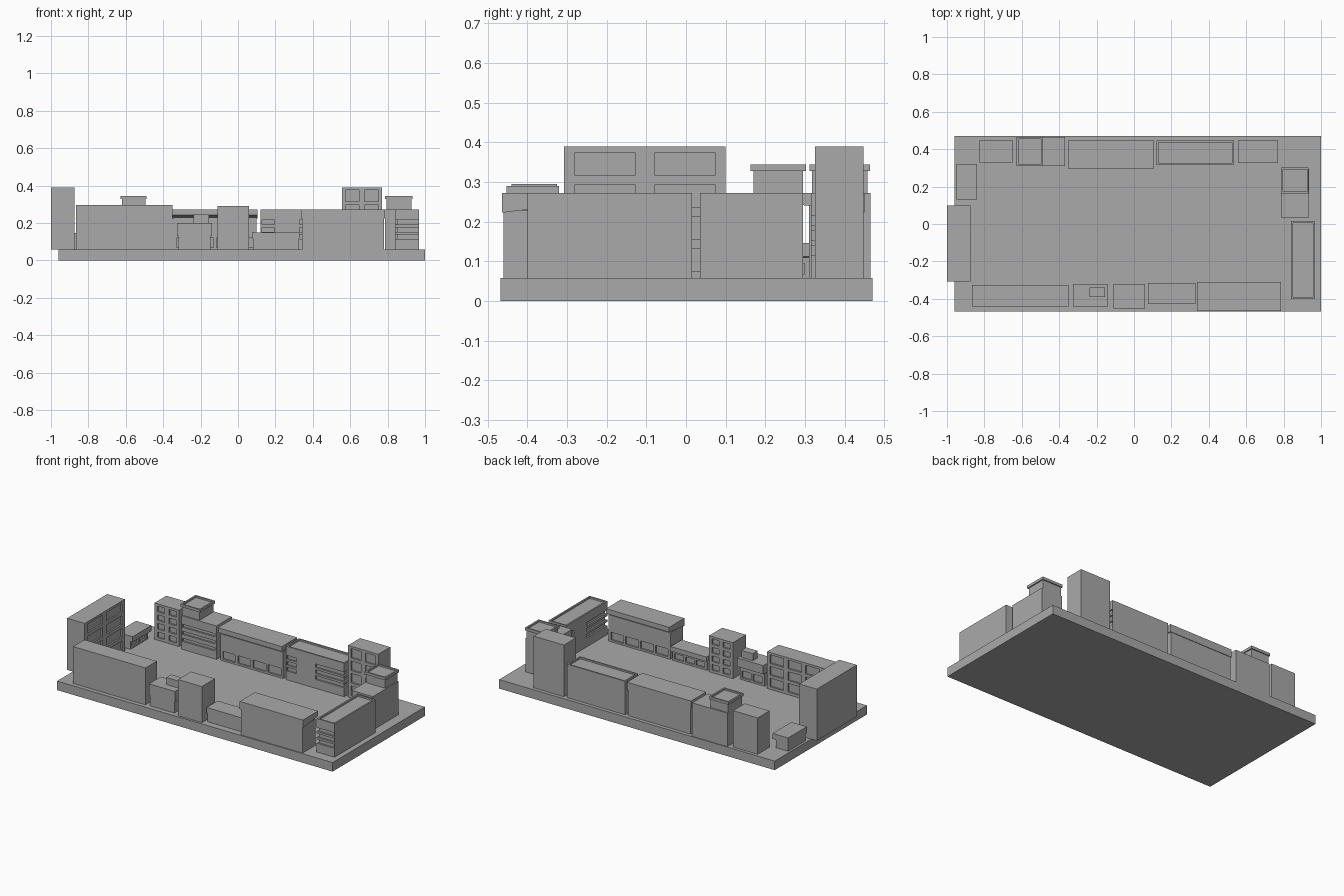
import bpy
import bmesh
from math import radians
from mathutils import Matrix, Vector

cube = bpy.data.objects.get("Cube")
if cube:
    bpy.data.objects.remove(cube, do_unlink=True)

GROUND = 0.058
RECESS = 0.01

grey = bpy.data.materials.new("plain_grey")
grey.use_nodes = True
grey.diffuse_color = (0.4, 0.4, 0.4, 1)
grey.node_tree.nodes["Principled BSDF"].inputs["Base Color"].default_value = (0.4, 0.4, 0.4, 1)


def add_box(bm, lo, hi):
    size = [b - a for a, b in zip(lo, hi)]
    mid = [(a + b) / 2 for a, b in zip(lo, hi)]
    bmesh.ops.create_cube(bm, size=1, matrix=Matrix.Translation(mid) @ Matrix.Diagonal((*size, 1)))


def make_object(name, bm, place=Matrix()):
    mesh = bpy.data.meshes.new(name)
    bmesh.ops.recalc_face_normals(bm, faces=bm.faces)
    bm.to_mesh(mesh)
    bm.free()
    obj = bpy.data.objects.new(name, mesh)
    obj.matrix_world = place
    mesh.materials.append(grey)
    bpy.context.collection.objects.link(obj)
    return obj


def part(name, lo, hi, place=Matrix(), cuts=()):
    """Box with box-shaped recesses carved out of it."""
    bm = bmesh.new()
    add_box(bm, lo, hi)
    obj = make_object(name, bm, place)
    if cuts:
        cbm = bmesh.new()
        for a, b in cuts:
            add_box(cbm, a, b)
        cutter = make_object("cutter", cbm, place)
        cutter.hide_render = True
        mod = obj.modifiers.new("recesses", "BOOLEAN")
        mod.operation, mod.solver, mod.object = "DIFFERENCE", "EXACT", cutter
        mod.use_self = True
        bpy.context.view_layer.update()
        carved = bpy.data.meshes.new_from_object(obj.evaluated_get(bpy.context.evaluated_depsgraph_get()))
        obj.modifiers.clear()
        obj.data = carved
        bpy.data.objects.remove(cutter, do_unlink=True)
    return obj


def site(x0, x1, y0, y1, turn):
    """Placement, width and depth of a lot; every building faces local -y."""
    place = Matrix.Translation(((x0 + x1) / 2, (y0 + y1) / 2, 0)) @ Matrix.Rotation(radians(turn), 4, "Z")
    w, d = x1 - x0, y1 - y0
    return (place, w, d) if turn % 180 == 0 else (place, d, w)


def window_grid(w, front, cols, rows, z0, z1, margin, gap_x, gap_z):
    cw = (w - 2 * margin - (cols - 1) * gap_x) / cols
    rh = (z1 - z0 - (rows - 1) * gap_z) / rows
    cuts = []
    for c in range(cols):
        for r in range(rows):
            x = -w / 2 + margin + c * (cw + gap_x)
            z = z0 + r * (rh + gap_z)
            cuts.append(((x, front - 0.02, z), (x + cw, front + RECESS, z + rh)))
    return cuts


def roof_recess(x0, x1, y0, y1, top, rim, depth=0.01):
    return ((x0 + rim, y0 + rim, top - depth), (x1 - rim, y1 - rim, top + 0.02))


# Building types
def apartment(name, lot, height, cols, rows, margin=0.02, gap_x=0.03, gap_z=0.02):
    place, w, d = site(*lot)
    cuts = window_grid(w, -d / 2, cols, rows, GROUND + 0.017, height - 0.015, margin, gap_x, gap_z)
    part(name, (-w / 2, -d / 2, GROUND), (w / 2, d / 2, height), place, cuts)


def striped_office(name, lot, height):
    place, w, d = site(*lot)
    cuts = [roof_recess(-w / 2, w / 2, -d / 2, d / 2, height, 0.01)]
    for z in (0.115, 0.153, 0.191):
        top = z + 0.024
        cuts += [((-w / 2 + 0.008, -d / 2 - 0.02, z), (-w / 2 + 0.075, -d / 2 + RECESS, top)),
                 ((w / 2 - 0.205, -d / 2 - 0.02, z), (w / 2 + 0.02, -d / 2 + RECESS, top)),
                 ((w / 2 - RECESS, -d / 2 - 0.02, z), (w / 2 + 0.02, d / 2 - 0.001, top))]
    part(name, (-w / 2, -d / 2, GROUND), (w / 2, d / 2, height), place, cuts)


def penthouse_block(name, lot, height):
    place, w, d = site(*lot)
    cuts = [((-w / 2 + 0.01, -d / 2 - 0.02, z), (w / 2 - 0.01, -d / 2 + RECESS, z + 0.02))
            for z in (0.11, 0.155, 0.2)]
    part(name, (-w / 2, -d / 2, GROUND), (w / 2, d / 2, height), place, cuts)
    x0, x1, y0, y1 = -w / 2, -w / 2 + 0.125, -d / 2 + 0.008, d / 2 - 0.008
    part(name + "_penthouse", (x0, y0, height), (x1, y1, 0.33), place)
    e = 0.007
    part(name + "_penthouse_roof", (x0 - e, y0 - e, 0.328), (x1 + e, y1 + e, 0.345), place,
         [roof_recess(x0 - e, x1 + e, y0 - e, y1 + e, 0.345, 0.01)])


def canopy_building(name, lot, height, band_front, band_back, setback, cols, sill, head):
    """Set-back ground floor under a deep roof band with a sloping underside."""
    place, w, d = site(*lot)
    front, body_w = -d / 2 + setback, w - 0.012
    cuts = window_grid(body_w, front, cols, 1, sill, head, 0.015, 0.015, 0)
    part(name, (-body_w / 2, front, GROUND), (body_w / 2, d / 2 - 0.004, band_back + 0.005), place, cuts)
    bm = bmesh.new()
    profile = [(-d / 2, band_front), (d / 2, band_back), (d / 2, height), (-d / 2, height)]
    face = bm.faces.new([bm.verts.new((-w / 2, y, z)) for y, z in profile])
    ext = bmesh.ops.extrude_face_region(bm, geom=[face])
    bmesh.ops.translate(bm, vec=Vector((w, 0, 0)),
                        verts=[v for v in ext["geom"] if isinstance(v, bmesh.types.BMVert)])
    make_object(name + "_roof_band", bm, place)


# Ground slab
part("ground_slab", (-0.96, -0.467, 0), (1.0, 0.47, GROUND))

# West side
apartment("west_tower", (-1.0, -0.875, -0.307, 0.1, 90), 0.39, 2, 4, 0.027, 0.05, 0.023)
canopy_building("west_kiosk", (-0.95, -0.84, 0.13, 0.32, 90), 0.147, 0.112, 0.105, 0.02, 2, 0.068, 0.095)

# Back row
apartment("back_flats", (-0.825, -0.65, 0.33, 0.45, 0), 0.292, 2, 4)
penthouse_block("back_penthouse_block", (-0.62, -0.37, 0.31, 0.465, 0), 0.273)
canopy_building("back_hall", (-0.35, 0.105, 0.295, 0.45, 0), 0.273, 0.242, 0.223, 0.02, 4, 0.07, 0.12)
striped_office("back_office", (0.12, 0.535, 0.315, 0.447, 0), 0.273)
apartment("back_tower", (0.555, 0.77, 0.325, 0.447, 0), 0.39, 2, 4)

# East side
penthouse_block("east_penthouse_block", (0.785, 0.935, 0.035, 0.295, -90), 0.273)
striped_office("east_office", (0.84, 0.967, -0.4, 0.015, -90), 0.273)

# Front row
apartment("front_flats", (-0.865, -0.35, -0.44, -0.325, 180), 0.295, 4, 3)
canopy_building("front_shop", (-0.325, -0.14, -0.44, -0.32, 180), 0.2, 0.145, 0.13, 0.02, 2, 0.07, 0.115)
part("front_shop_roof_box", (-0.237, -0.39, 0.2), (-0.155, -0.34, 0.245))
apartment("front_small_flats", (-0.11, 0.06, -0.453, -0.32, 180), 0.29, 2, 4)
canopy_building("front_low_shop", (0.075, 0.33, -0.427, -0.315, 180), 0.15, 0.12, 0.115, 0.012, 3, 0.07, 0.105)
canopy_building("front_hall", (0.337, 0.787, -0.464, -0.31, 180), 0.273, 0.242, 0.223, 0.02, 4, 0.07, 0.12)
